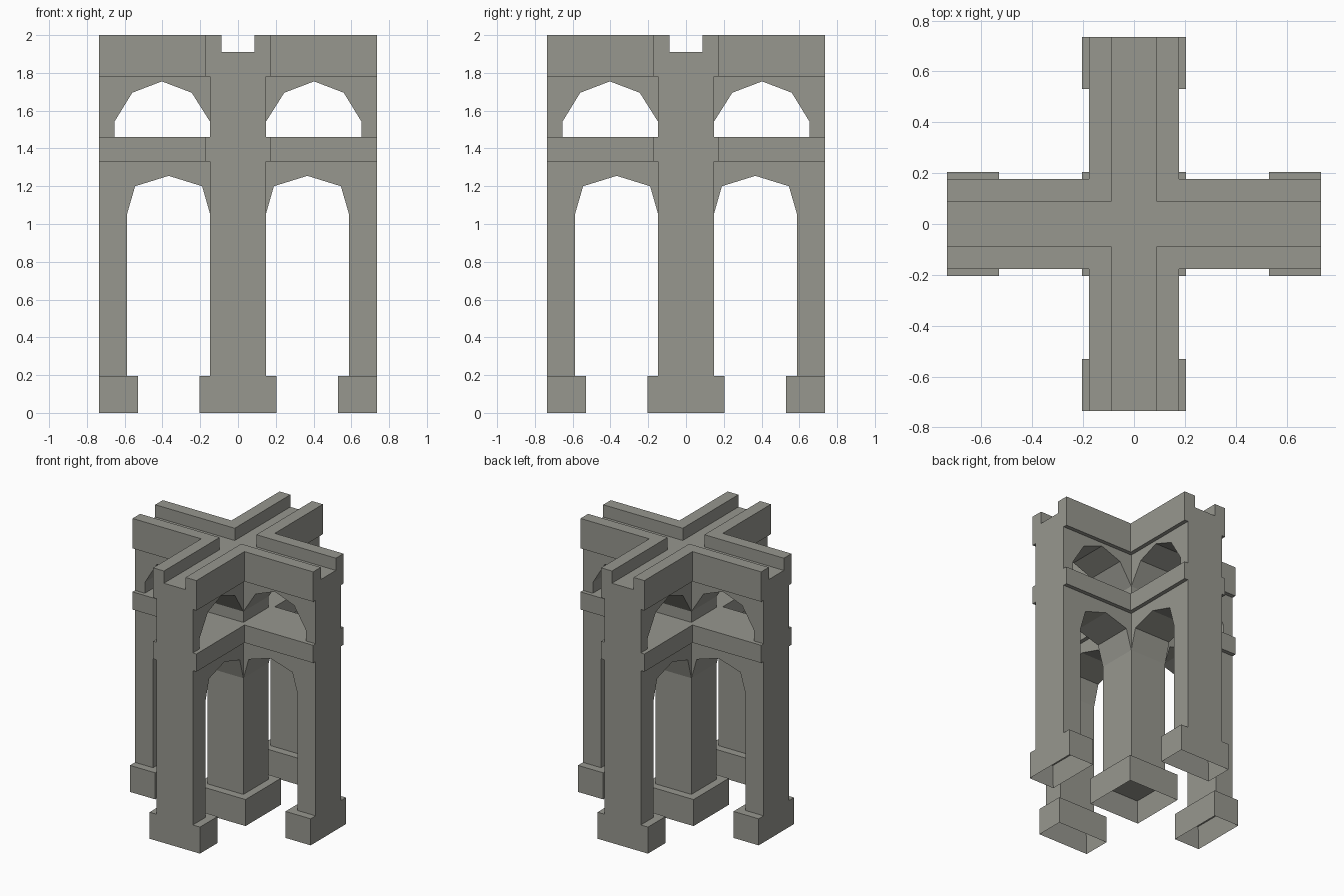
import bpy, bmesh, math
from mathutils import Matrix

if "Cube" in bpy.data.objects:
    bpy.data.objects.remove(bpy.data.objects["Cube"])

stone = bpy.data.materials.new("grey_stone")
stone.diffuse_color = (0.31, 0.31, 0.275, 1)
stone.use_nodes = True
stone.node_tree.nodes["Principled BSDF"].inputs["Base Color"].default_value = stone.diffuse_color

END, WALL, BEAM, FOOT, GROOVE = 0.735, 0.147, 0.176, 0.205, 0.088


def finish(bm, name, turn=0):
    bmesh.ops.rotate(bm, verts=bm.verts, cent=(0, 0, 0),
                     matrix=Matrix.Rotation(math.radians(turn), 3, 'Z'))
    bmesh.ops.recalc_face_normals(bm, faces=bm.faces)
    mesh = bpy.data.meshes.new(name)
    bm.to_mesh(mesh)
    bm.free()
    mesh.materials.append(stone)
    bpy.context.collection.objects.link(bpy.data.objects.new(name, mesh))


def extrude(points, offset):
    bm = bmesh.new()
    face = bm.faces.new([bm.verts.new(p) for p in points])
    new = bmesh.ops.extrude_face_region(bm, geom=[face])["geom"]
    bmesh.ops.translate(bm, vec=offset,
                        verts=[v for v in new if isinstance(v, bmesh.types.BMVert)])
    # extruding keeps the starting face as the cap
    return bm


def slab(points, z0, z1):
    return extrude([(x, y, z0) for x, y in points], (0, 0, z1 - z0))


def rect(x0, x1, h):
    return [(x0, -h), (x1, -h), (x1, h), (x0, h)]


def wall(profile):
    return extrude([(x, -WALL, z) for x, z in profile], (0, 2 * WALL, 0))


def foot(x0, x1, name, turn=0):
    # plinth, hollowed out from below
    bm = slab(rect(x0, x1, FOOT), 0, 0.195)
    bmesh.ops.recalc_face_normals(bm, faces=bm.faces)
    under = min(bm.faces, key=lambda f: f.calc_center_median().z)
    bmesh.ops.inset_individual(bm, faces=[under], thickness=0.04)
    bmesh.ops.translate(bm, verts=under.verts[:], vec=(0, 0, 0.15))
    finish(bm, name, turn)


# cross-shaped outline shared by the string course and the top beam
cross = []
for k in range(4):
    c, s = round(math.cos(k * math.pi / 2)), round(math.sin(k * math.pi / 2))
    for x, y in ((END, -BEAM), (END, BEAM), (BEAM, BEAM)):
        cross.append((c * x - s * y, s * x + c * y))

lower_arch = [(WALL, 1.33), (WALL, 1.05), (0.19, 1.2), (0.367, 1.255), (0.545, 1.2),
              (0.588, 1.05), (0.588, 0.195), (END, 0.195), (END, 1.33)]
upper_arch = [(WALL, 1.78), (WALL, 1.54), (0.245, 1.695), (0.403, 1.755), (0.56, 1.695),
              (0.655, 1.54), (0.655, 1.46), (END, 1.46), (END, 1.78)]
kerb = [(GROOVE, GROOVE), (END, GROOVE), (END, BEAM), (BEAM, BEAM),
        (BEAM, END), (GROOVE, END)]

# centre
foot(-FOOT, FOOT, "centre_plinth")
finish(slab(rect(-WALL, WALL, WALL), 0.195, 1.33), "centre_pillar_lower")
finish(slab(rect(-WALL, WALL, WALL), 1.46, 1.78), "centre_pillar_upper")
finish(slab(cross, 1.33, 1.46), "string_course")
finish(slab(cross, 1.78, 1.91), "channel_floor_beam")

# four arms
for k in range(4):
    finish(wall(lower_arch), f"lower_arch_{k}", 90 * k)
    finish(wall(upper_arch), f"upper_arch_{k}", 90 * k)
    foot(0.53, END, f"outer_plinth_{k}", 90 * k)
    finish(slab(kerb, 1.91, 2.0), f"channel_kerb_{k}", 90 * k)
